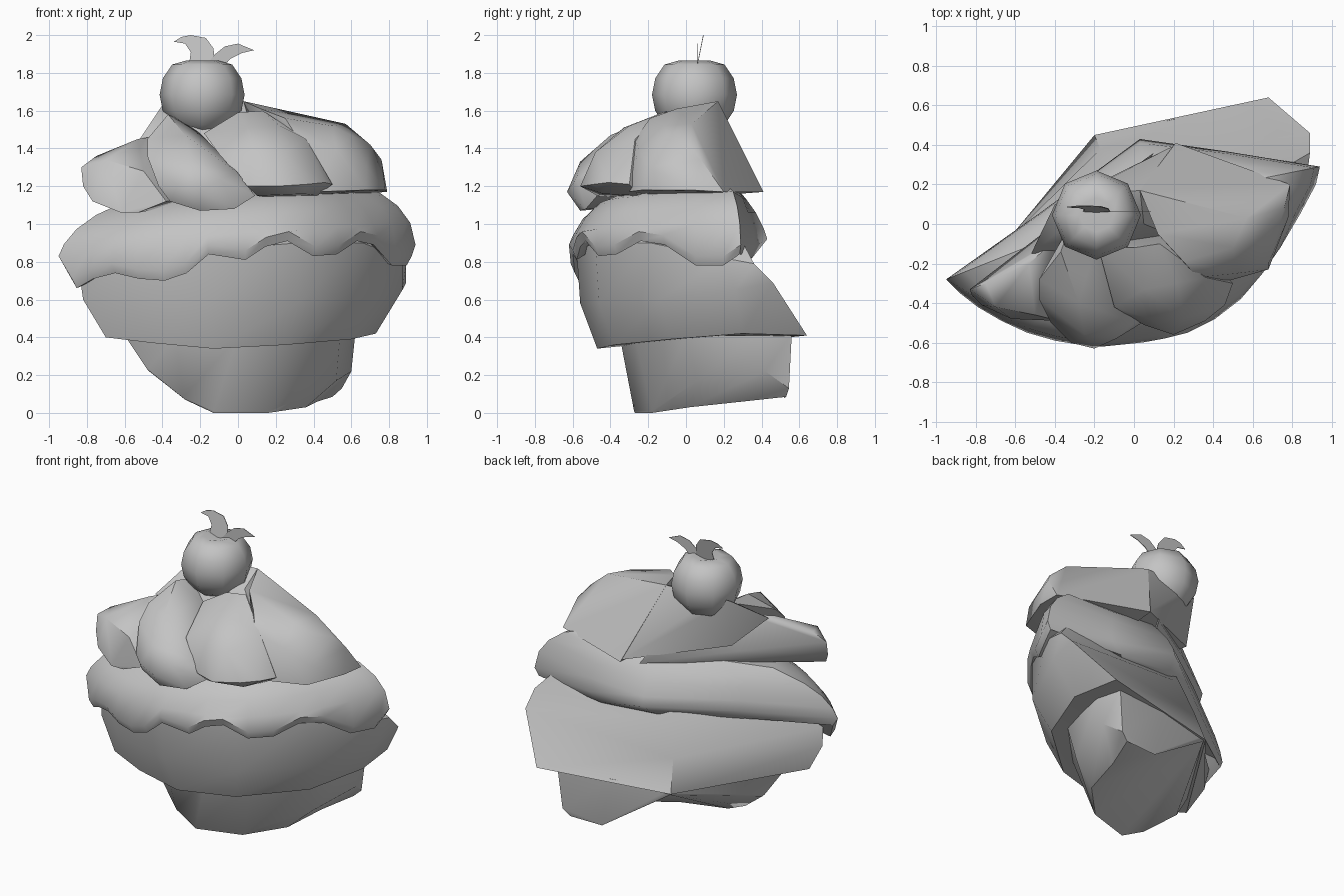
import bpy, bmesh, math
from mathutils import Vector

grey = bpy.data.materials.new("plain_grey")
grey.diffuse_color = (0.55, 0.55, 0.55, 1)


def finish(name, bm, angle=45):
    """Turn a bmesh into a shaded object."""
    bmesh.ops.recalc_face_normals(bm, faces=bm.faces)
    mesh = bpy.data.meshes.new(name)
    bm.to_mesh(mesh)
    bm.free()
    mesh.materials.append(grey)
    ob = bpy.data.objects.new(name, mesh)
    bpy.context.collection.objects.link(ob)
    bpy.ops.object.select_all(action='DESELECT')
    ob.select_set(True)
    bpy.context.view_layer.objects.active = ob
    bpy.ops.object.shade_smooth_by_angle(angle=math.radians(angle))
    return ob


def hull(name, points):
    """Convex lump around a few points."""
    bm = bmesh.new()
    for p in points:
        bm.verts.new(p)
    out = bmesh.ops.convex_hull(bm, input=bm.verts)
    loose = {e for e in out["geom_interior"] + out["geom_unused"]
             if isinstance(e, bmesh.types.BMVert)}
    bmesh.ops.delete(bm, geom=list(loose), context='VERTS')
    return finish(name, bm, 50)


def loft(name, rings, corner_fan=False):
    """Skin through rings of equal length; the foot may fan from its last point."""
    bm = bmesh.new()
    loops = [[bm.verts.new(p) for p in ring] for ring in rings]
    n = len(loops[0])
    for a, b in zip(loops, loops[1:]):
        for i in range(n):
            j = (i + 1) % n
            bm.faces.new((a[i], a[j], b[j], b[i]))
    for loop in (loops[0], loops[-1]):
        if corner_fan and loop is loops[0]:
            for i in range(n - 2):
                bm.faces.new((loop[i], loop[i + 1], loop[-1]))
            continue
        mid = bm.verts.new(sum((v.co for v in loop), Vector()) / n)
        for i in range(n):
            bm.faces.new((loop[i], loop[(i + 1) % n], mid))
    return finish(name, bm)


# Cup, with a ragged foot that slopes up to the back
loft("cup", [
    [(-.47, -.15, .22), (-.28, -.24, .07), (-.13, -.27, 0), (.16, -.18, 0),
     (.36, .02, .03), (.42, .3, .06), (.5, .53, .085), (.27, .52, .08), (-.19, .44, .38)],
    [(-.48, -.16, .23), (-.29, -.25, .08), (-.13, -.275, .01), (.17, -.18, .01),
     (.52, .06, .17), (.6, .42, .22), (.55, .545, .13), (.27, .525, .09), (-.19, .44, .39)],
    [(-.6, -.2, .41), (-.33, -.32, .4), (0, -.35, .4), (.28, -.27, .4),
     (.54, 0, .41), (.62, .38, .41), (.58, .56, .42), (.2, .53, .42), (-.18, .44, .41)],
], True)

# Cake body, with a back that leans outward at the foot
loft("cake", [
    [(-.7, -.33, .4), (-.45, -.42, .37), (-.13, -.47, .34), (.25, -.38, .36),
     (.6, -.08, .39), (.73, .3, .42), (.68, .64, .41), (-.2, .45, .39)],
    [(-.82, -.3, .6), (-.58, -.46, .58), (-.17, -.56, .58), (.32, -.46, .58),
     (.7, -.14, .6), (.87, .26, .65), (.89, .46, .69), (-.17, .38, .6)],
    [(-.84, -.28, .74), (-.62, -.48, .78), (-.18, -.58, .86), (.32, -.48, .9),
     (.66, -.19, .9), (.87, .2, .82), (.89, .36, .79), (-.1, .32, .82)],
    [(-.65, -.2, .92), (-.5, -.33, .95), (-.17, -.4, .97), (.25, -.32, 1),
     (.5, -.1, 1), (.7, .12, 1), (.7, .25, 1), (-.05, .25, 1)],
])

# Lower icing: wavy rim (x, y, rim height) running left to right round the front
rim = [(-.95, -.28, .78), (-.88, -.35, .66), (-.79, -.42, .71), (-.67, -.49, .74),
       (-.54, -.55, .71), (-.4, -.59, .7), (-.28, -.61, .74), (-.16, -.62, .84),
       (.04, -.6, .81), (.15, -.58, .88), (.27, -.55, .91), (.41, -.48, .83),
       (.54, -.38, .84), (.65, -.25, .91), (.74, -.12, .89), (.84, .05, .78),
       (.92, .2, .78), (.94, .29, .84)]
levels = [(.9, lambda x, z: z + .03), (.97, lambda x, z: z), (1, lambda x, z: z + .05),
          (.97, lambda x, z: .95 + .06 * x), (.9, lambda x, z: 1.035 + .065 * x),
          (.79, lambda x, z: 1.11 + .065 * x), (.6, lambda x, z: 1.17 + .04 * x)]
backs = [[(.35, .31, .8), (-.02, .29, .82), (-.44, .01, .8)],
         [(.4, .35, .82), (0, .34, .85), (-.46, .03, .82)],
         [(.48, .365, .88), (.03, .43, .92), (-.47, .06, .88)],
         [(.48, .355, .97), (.03, .41, .98), (-.46, .06, .95)],
         [(.45, .33, 1.06), (.04, .37, 1.06), (-.44, .05, 1.03)],
         [(.42, .3, 1.14), (.06, .32, 1.13), (-.4, .04, 1.1)],
         [(.35, .25, 1.19), (.08, .27, 1.19), (-.3, .03, 1.17)]]
rings = []
for (s, height), back in zip(levels, backs):
    rings.append([(x * s, .1 + (y - .1) * s, height(x, z)) for x, y, z in rim] + back)
loft("lower_icing", rings)

# Upper icing: overlapping lumps
hull("icing_left", [
    (-.83, -.33, 1.3), (-.82, -.36, 1.2), (-.77, -.41, 1.12), (-.62, -.48, 1.06),
    (-.53, -.48, 1.06), (-.38, -.49, 1.12), (-.5, -.46, 1.28), (-.7, -.42, 1.34),
    (-.75, -.3, 1.36), (-.53, -.2, 1.45), (-.4, -.08, 1.47), (-.4, 0, 1.25),
    (.1, .36, 1.17), (0, .22, 1.35)])
hull("icing_middle_left", [
    (-.37, -.14, 1.58), (-.2, -.12, 1.48), (-.48, -.38, 1.36), (-.42, -.5, 1.2),
    (-.36, -.52, 1.12), (-.2, -.56, 1.07), (-.2, -.63, 1.17), (-.02, -.53, 1.08),
    (.09, -.47, 1.15), (0, -.5, 1.27), (-.25, -.56, 1.33), (-.48, -.28, 1.45),
    (-.28, -.4, 1.47), (-.32, -.6, 1.2), (-.09, -.58, 1.24),
    (0, 0, 1.12), (-.32, 0, 1.56)])
hull("icing_middle", [
    (-.18, -.12, 1.48), (0, -.12, 1.59), (.13, -.1, 1.6), (.36, -.27, 1.45),
    (.5, -.3, 1.21), (.46, -.41, 1.22), (.36, -.49, 1.21), (.2, -.56, 1.2),
    (.05, -.51, 1.2), (-.1, -.42, 1.37), (.1, -.47, 1.15), (.35, -.44, 1.16),
    (.25, -.48, 1.38), (.08, -.48, 1.38), (.05, -.33, 1.51), (.2, 0, 1.12),
    (.22, -.3, 1.52), (.42, -.25, 1.15)])
hull("icing_right", [
    (.03, .17, 1.65), (.12, -.05, 1.61), (.25, -.19, 1.56), (.57, .03, 1.53),
    (.5, -.12, 1.52), (.7, .02, 1.42), (.76, .08, 1.34), (.79, .2, 1.17),
    (.78, .03, 1.18), (.68, -.23, 1.18), (.4, -.31, 1.17), (.68, -.2, 1.3),
    (.52, -.25, 1.4), (.32, -.27, 1.45), (.6, -.1, 1.47),
    (.21, .41, 1.17), (.2, -.1, 1.13)])
hull("icing_peak", [
    (-.4, .1, 1.63), (-.3, .14, 1.64), (.03, .17, 1.65), (.05, 0, 1.58),
    (-.36, -.02, 1.56), (-.52, -.15, 1.45), (-.38, .05, 1.3), (.21, .4, 1.18),
    (.3, -.1, 1.2), (-.2, -.1, 1.2)])

# Cherry with a flattened top
bm = bmesh.new()
bmesh.ops.create_uvsphere(bm, u_segments=8, v_segments=8, radius=.225)
for v in bm.verts:
    if v.co.z > .21:
        v.co.z = .155
    elif v.co.z > .19:
        v.co.z = .18
    v.co += Vector((-.19, .045, 1.685))
finish("cherry", bm, 60)

# Leaves: thin flat blades
leaf_outlines = {
    "leaf_left": [(-.34, 1.965), (-.3, 1.99), (-.25, 2), (-.17, 1.985), (-.13, 1.93),
                  (-.12, 1.84), (-.26, 1.84), (-.25, 1.91), (-.28, 1.955)],
    "leaf_right": [(-.18, 1.83), (-.12, 1.9), (-.07, 1.94), (0, 1.955), (.085, 1.92),
                   (.02, 1.905), (-.04, 1.875), (-.08, 1.83)]}
for name, outline in leaf_outlines.items():
    bm = bmesh.new()
    lean = .2 if name == "leaf_left" else 0
    face = bm.faces.new([bm.verts.new((x, .06 + lean * (z - 1.85), z)) for x, z in outline])
    out = bmesh.ops.extrude_face_region(bm, geom=[face])
    for v in out["geom"]:
        if isinstance(v, bmesh.types.BMVert):
            v.co.y += .004
    finish(name, bm, 30)
